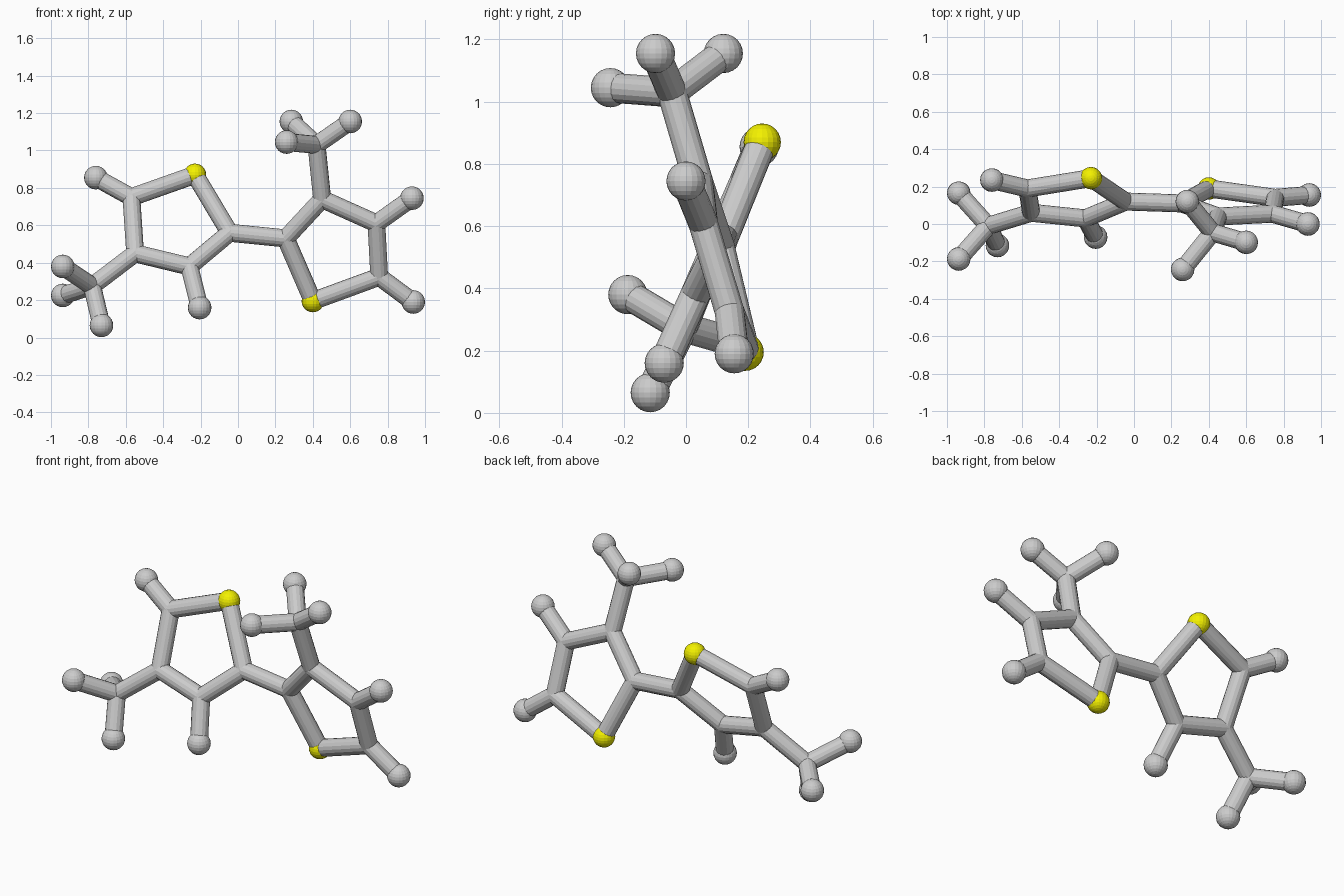
import bpy
from mathutils import Vector

if "Cube" in bpy.data.objects:
    bpy.data.objects.remove(bpy.data.objects["Cube"])

ATOM_R, SULFUR_R, BOND_R = 0.063, 0.06, 0.048

yellow = bpy.data.materials.new("yellow")
yellow.diffuse_color = (0.9, 0.88, 0.0, 1)
yellow.use_nodes = True
yellow.node_tree.nodes["Principled BSDF"].inputs["Base Color"].default_value = yellow.diffuse_color


def ball(name, pos, radius, material=None):
    bpy.ops.mesh.primitive_uv_sphere_add(segments=20, ring_count=12, radius=radius, location=pos)
    obj = bpy.context.object
    obj.name = name
    if material:
        obj.data.materials.append(material)


def bond(name, a, b):
    a, b = Vector(a), Vector(b)
    d = b - a
    bpy.ops.mesh.primitive_cylinder_add(vertices=16, radius=BOND_R, depth=d.length, location=(a + b) / 2)
    obj = bpy.context.object
    obj.name = name
    obj.rotation_euler = d.to_track_quat('Z', 'Y').to_euler()


# each half: ring corners in order (sulfur first), then branches off a ring corner,
# then the three-armed end group (ring corner, hub, arm tips)
halves = {
    "left": dict(
        ring=[(-0.23, 0.245, 0.87), (-0.045, 0.12, 0.56), (-0.26, 0.03, 0.38),
              (-0.55, 0.06, 0.45), (-0.57, 0.19, 0.75)],
        tips=[(2, (-0.205, -0.07, 0.16)), (4, (-0.76, 0.235, 0.855))],
        group=(3, (-0.78, -0.01, 0.275),
               [(-0.937, -0.187, 0.38), (-0.937, 0.165, 0.225), (-0.73, -0.115, 0.065)])),
    "right": dict(
        ring=[(0.40, 0.19, 0.195), (0.255, 0.11, 0.53), (0.45, 0.04, 0.74),
              (0.74, 0.055, 0.61), (0.755, 0.14, 0.325)],
        tips=[(3, (0.93, 0.0, 0.745)), (4, (0.937, 0.155, 0.19))],
        group=(2, (0.42, -0.045, 1.03),
               [(0.285, 0.12, 1.155), (0.60, -0.098, 1.155), (0.26, -0.243, 1.045)])),
}

for side, h in halves.items():
    ring = h["ring"]
    # ring: yellow ball, grey joints and connecting rods
    ball(side + "_yellow_ball", ring[0], SULFUR_R, yellow)
    for i, p in enumerate(ring):
        if i:
            ball(side + "_ring_joint", p, BOND_R)
        bond(side + "_ring_rod", p, ring[(i + 1) % 5])
    # single balls on the ring
    for i, p in h["tips"]:
        bond(side + "_tip_rod", ring[i], p)
        ball(side + "_tip_ball", p, ATOM_R)
    # three-armed end group
    i, hub, arms = h["group"]
    bond(side + "_hub_rod", ring[i], hub)
    ball(side + "_hub_joint", hub, BOND_R)
    for p in arms:
        bond(side + "_arm_rod", hub, p)
        ball(side + "_arm_ball", p, ATOM_R)

# rod joining the two rings
bond("bridge_rod", halves["left"]["ring"][1], halves["right"]["ring"][1])
